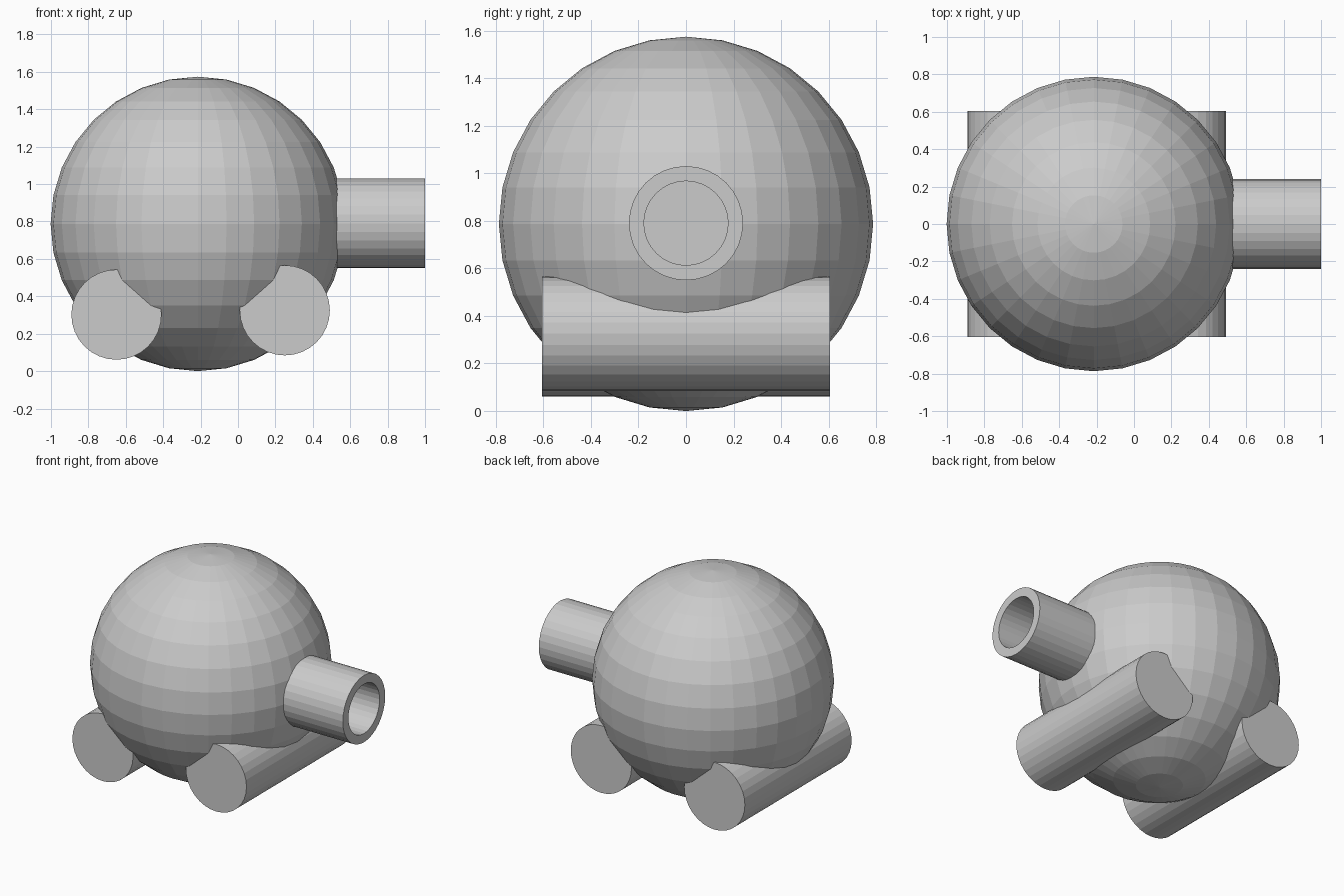
import bpy, bmesh
from math import radians
from mathutils import Matrix

if "Cube" in bpy.data.objects:
    bpy.data.objects.remove(bpy.data.objects["Cube"])

CX, CZ, R = -0.215, 0.787, 0.787   # sphere centre and radius


def make(name, bm):
    bmesh.ops.recalc_face_normals(bm, faces=bm.faces[:])
    mesh = bpy.data.meshes.new(name)
    bm.to_mesh(mesh)
    bm.free()
    obj = bpy.data.objects.new(name, mesh)
    bpy.context.collection.objects.link(obj)
    return obj


def cylinder(radius, depth, matrix):
    bm = bmesh.new()
    bmesh.ops.create_cone(bm, cap_ends=True, segments=32, radius1=radius,
                          radius2=radius, depth=depth, matrix=matrix)
    return bm


# Round body
bm = bmesh.new()
bmesh.ops.create_uvsphere(bm, u_segments=32, v_segments=16, radius=R,
                          matrix=Matrix.Translation((CX, 0, CZ)))
make("round_body", bm)

# Solid side runners lying along y
for name, x, z in (("left_runner", -0.65, 0.302), ("right_runner", 0.25, 0.325)):
    make(name, cylinder(0.241, 1.21, Matrix.Translation((x, 0, z))
                        @ Matrix.Rotation(radians(90), 4, 'X')))

# Spout pointing to +x, with a recessed bore
x0, x1 = 0.3, 1.0
bm = cylinder(0.24, x1 - x0, Matrix.Translation(((x0 + x1) / 2, 0, CZ + 0.003))
              @ Matrix.Rotation(radians(90), 4, 'Y'))
bm.faces.ensure_lookup_table()
mouth = max(bm.faces, key=lambda f: f.calc_center_median().x)
bmesh.ops.inset_region(bm, faces=[mouth], thickness=0.063)
floor = bmesh.ops.extrude_discrete_faces(bm, faces=[mouth])["faces"]
bmesh.ops.translate(bm, verts=floor[0].verts[:], vec=(0.58 - x1, 0, 0))
make("spout", bm)
